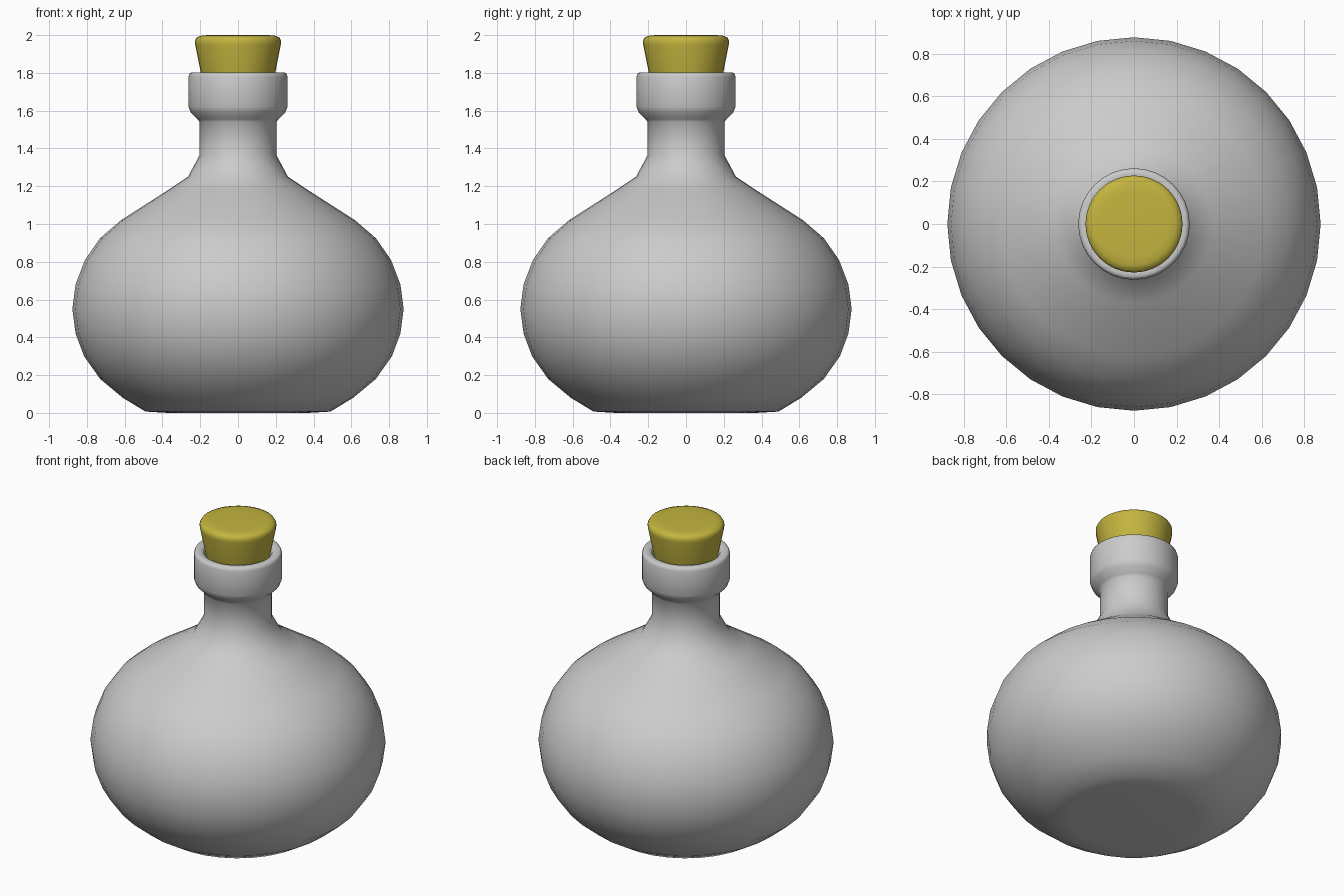
import bpy, bmesh
from math import pi

if "Cube" in bpy.data.objects:
    bpy.data.objects.remove(bpy.data.objects["Cube"])


def lathe(name, profile, sides=32, angle=None):
    """Revolve an (r, z) profile around z."""
    bm = bmesh.new()
    verts = [bm.verts.new((r, 0, z)) for r, z in profile]
    edges = [bm.edges.new(pair) for pair in zip(verts, verts[1:])]
    bmesh.ops.spin(bm, geom=verts + edges, cent=(0, 0, 0), axis=(0, 0, 1),
                   angle=2 * pi, steps=sides, use_duplicate=False)
    bmesh.ops.remove_doubles(bm, verts=bm.verts, dist=1e-4)
    bmesh.ops.recalc_face_normals(bm, faces=bm.faces)
    mesh = bpy.data.meshes.new(name)
    bm.to_mesh(mesh)
    bm.free()
    obj = bpy.data.objects.new(name, mesh)
    bpy.context.collection.objects.link(obj)
    bpy.ops.object.select_all(action='DESELECT')
    obj.select_set(True)
    bpy.context.view_layer.objects.active = obj
    if angle is None:
        bpy.ops.object.shade_smooth()
    else:
        bpy.ops.object.shade_smooth_by_angle(angle=angle)
    return obj


# Flask: base, round belly, shoulder, neck, collar, mouth recess
lathe("flask", [
    (0, 0), (0.37, 0), (0.49, 0.007),
    (0.61, 0.08), (0.73, 0.18), (0.815, 0.30), (0.86, 0.42), (0.877, 0.55),
    (0.86, 0.68), (0.81, 0.81), (0.73, 0.925), (0.62, 1.02),
    (0.37, 1.18), (0.265, 1.25), (0.203, 1.365), (0.203, 1.54),
    (0.215, 1.555), (0.25, 1.59), (0.262, 1.62), (0.262, 1.78), (0.256, 1.797),
    (0.245, 1.802), (0.215, 1.80), (0.203, 1.79), (0.198, 1.77),
    (0.17, 1.58), (0.16, 1.40), (0, 1.40)])

# Tapered stopper with rounded top edge
cork = lathe("cork", [
    (0, 1.58), (0.155, 1.58), (0.197, 1.80), (0.227, 1.95), (0.228, 1.972),
    (0.219, 1.988), (0.195, 1.997), (0.16, 2.0), (0, 2.0)], angle=0.9)
mat = bpy.data.materials.new("cork_ochre")
mat.diffuse_color = (0.55, 0.46, 0.05, 1)
mat.use_nodes = True
mat.node_tree.nodes["Principled BSDF"].inputs["Base Color"].default_value = mat.diffuse_color
cork.data.materials.append(mat)
